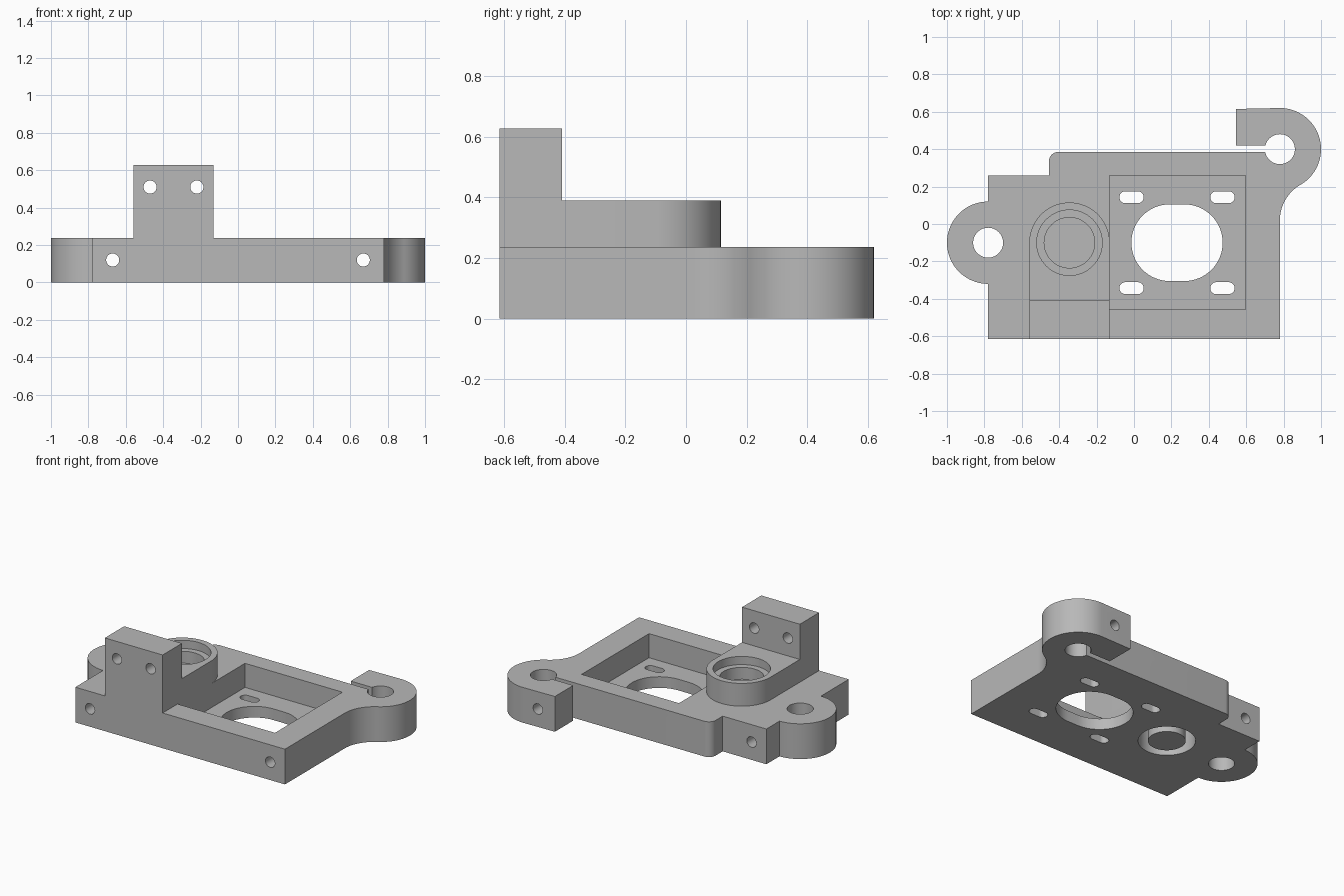
import bpy, bmesh
from math import sin, cos, radians
from mathutils import Matrix

if "Cube" in bpy.data.objects:
    bpy.data.objects.remove(bpy.data.objects["Cube"])

grey = bpy.data.materials.new("plain_grey")
grey.use_nodes = True
GREY = (0.48, 0.48, 0.48, 1)
grey.diffuse_color = GREY
grey.node_tree.nodes["Principled BSDF"].inputs["Base Color"].default_value = GREY


def arc(cx, cy, r, a0, a1, n=32):
    """Points on an arc, angles in degrees."""
    angles = [radians(a0 + (a1 - a0) * i / n) for i in range(n + 1)]
    return [(cx + r * cos(a), cy + r * sin(a)) for a in angles]


def circle(cx, cy, r, n=64):
    return arc(cx, cy, r, 0, 360, n)[:-1]


def rect(x0, y0, x1, y1):
    return [(x0, y0), (x1, y0), (x1, y1), (x0, y1)]


def stadium(cx, cy, r, offset):
    return arc(cx + offset, cy, r, -90, 90) + arc(cx - offset, cy, r, 90, 270)


def extrude(name, outline, z0, z1, matrix=None):
    """Upright prism from a closed outline."""
    bm = bmesh.new()
    face = bm.faces.new([bm.verts.new((x, y, z0)) for x, y in outline])
    top = bmesh.ops.extrude_face_region(bm, geom=[face])["geom"]
    verts = [v for v in top if isinstance(v, bmesh.types.BMVert)]
    bmesh.ops.translate(bm, verts=verts, vec=(0, 0, z1 - z0))
    if matrix:
        bm.transform(matrix)
    bmesh.ops.recalc_face_normals(bm, faces=bm.faces)
    mesh = bpy.data.meshes.new(name)
    bm.to_mesh(mesh)
    bm.free()
    mesh.materials.append(grey)
    obj = bpy.data.objects.new(name, mesh)
    bpy.context.collection.objects.link(obj)
    return obj


def cross_hole(x, z, r=0.035):
    """Cutter running the full depth along y."""
    return extrude("cutter", circle(x, z, r, 32), -1, 1,
                   Matrix.Rotation(radians(90), 4, "X"))


def cut(obj, cutters):
    """Subtract the cutters in turn and remove them."""
    bpy.context.view_layer.objects.active = obj
    for cutter in cutters:
        cutter.hide_render = True
        mod = obj.modifiers.new("cut", "BOOLEAN")
        mod.operation = "DIFFERENCE"
        mod.solver = "EXACT"
        mod.object = cutter
        bpy.ops.object.modifier_apply(modifier=mod.name)
        bpy.data.objects.remove(cutter)


BASE_Z, BOSS_Z, TOWER_Z = 0.237, 0.39, 0.627
FRONT, BACK = -0.615, 0.385
EAR = (-0.78, -0.10)
CLAMP = (0.78, 0.40)
BORE = (-0.345, -0.10)
MOTOR = (0.23, -0.10)

# Base plate with a round ear on the right and a split clamp on the left
outline = [(-0.78, FRONT), (0.78, FRONT)]
outline += arc(1.0, 0.019, 0.22, 180, 120)
outline += arc(*CLAMP, 0.22, -60, 90)[1:]
outline += [(0.545, 0.615), (0.545, 0.42), (0.72, 0.42), (0.72, BACK)]
outline += arc(-0.405, BACK - 0.05, 0.05, 90, 180, 10)
outline += [(-0.455, 0.26), (-0.78, 0.26)]
outline += arc(*EAR, 0.22, 90, 270, 48)
base = extrude("base_plate", outline, 0, BASE_Z)

# Motor pocket, rod holes, lower bearing recess and cross holes
cutters = [extrude("cutter", rect(-0.13, -0.457, 0.595, 0.26), 0.075, 1),
           extrude("cutter", stadium(*MOTOR, 0.205, 0.039), -1, 1)]
for x, y, r in ((*EAR, 0.08), (*CLAMP, 0.08), (*BORE, 0.175)):
    cutters.append(extrude("cutter", circle(x, y, r), -1, 1))
for sx in (-1, 1):
    cutters.append(cross_hole(sx * 0.67, 0.12))
    for sy in (-1, 1):
        cutters.append(extrude("cutter", stadium(
            MOTOR[0] + sx * 0.243, MOTOR[1] + sy * 0.243, 0.032, 0.033), -1, 1))
cut(base, cutters)

# Raised bearing boss with a stepped bore
boss_outline = [(-0.56, -0.41), (-0.13, -0.41)] + arc(*BORE, 0.215, 0, 180, 48)
boss = extrude("bearing_boss", boss_outline, BASE_Z, BOSS_Z)
cut(boss, [extrude("cutter", circle(*BORE, 0.175), 0.335, 1),
           extrude("cutter", circle(*BORE, 0.135), 0.255, 1)])

# Support plug inside the lower recess
plug = extrude("support_plug", circle(*BORE, 0.115), 0, BASE_Z)

# Upright mounting tower with two cross holes
tower = extrude("mounting_tower", rect(-0.56, FRONT, -0.13, -0.41), BASE_Z, TOWER_Z)
cut(tower, [cross_hole(x, 0.51) for x in (-0.47, -0.22)])

# Smooth the round walls, keep the edges crisp
bpy.ops.object.select_all(action="DESELECT")
for obj in (base, boss, plug, tower):
    obj.select_set(True)
bpy.context.view_layer.objects.active = base
bpy.ops.object.shade_smooth_by_angle(angle=radians(30))
